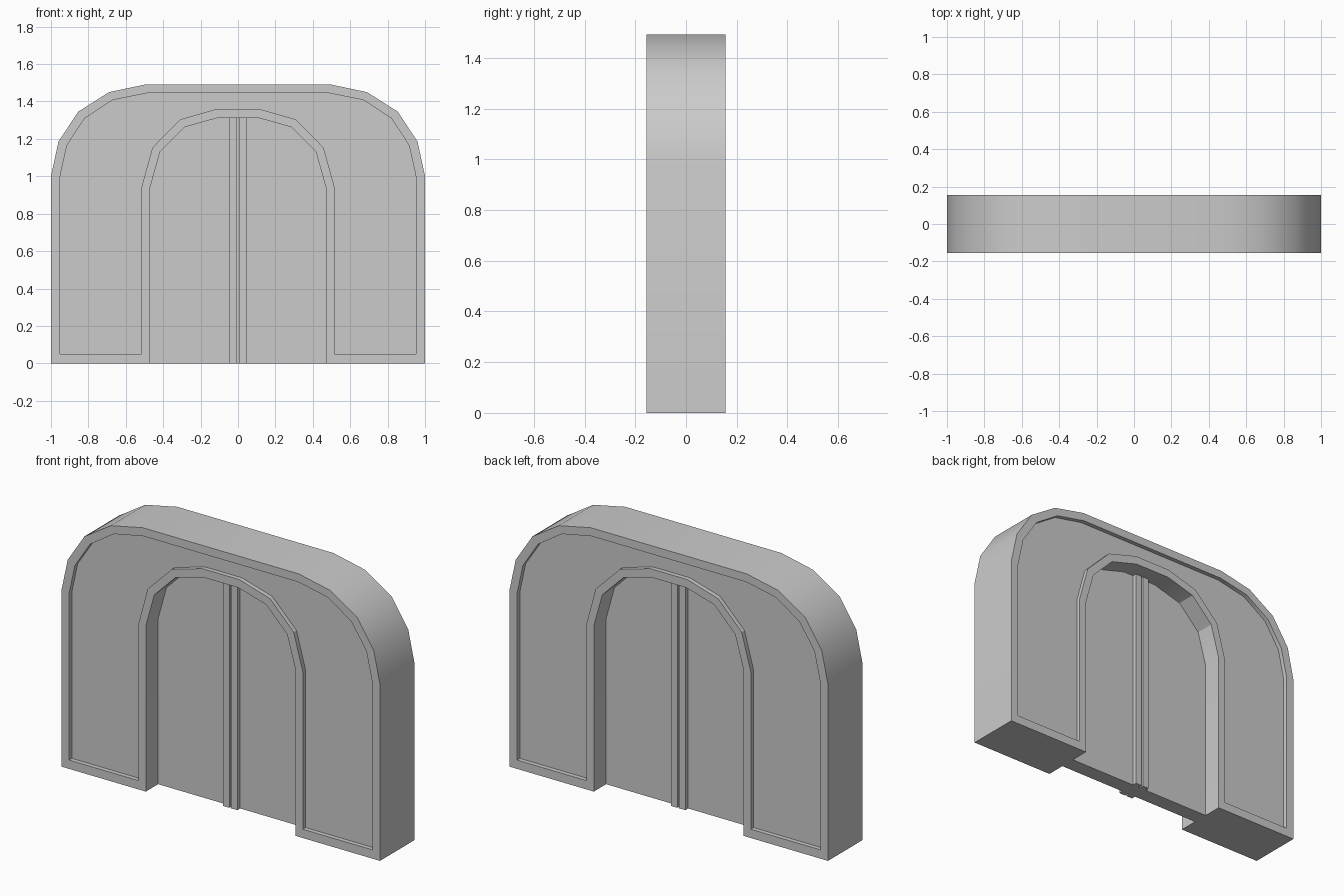
import bpy, bmesh, math

if "Cube" in bpy.data.objects:
    bpy.data.objects.remove(bpy.data.objects["Cube"])

grey = bpy.data.materials.new("plain grey")
grey.diffuse_color = (0.6, 0.6, 0.6, 1)
grey.use_nodes = True
grey.node_tree.nodes["Principled BSDF"].inputs["Base Color"].default_value = grey.diffuse_color


def mirrored(half):
    """Right-hand half profile (bottom to top) continued down the left side."""
    return half + [(-x, z) for x, z in reversed(half)]


def loft(name, rings):
    """Closed solid from matching (profile, y) rings, capped at both ends."""
    bm = bmesh.new()
    loops = [[bm.verts.new((x, y, z)) for x, z in prof] for prof, y in rings]
    n = len(loops[0])
    for a, b in zip(loops, loops[1:]):
        for i in range(n):
            j = (i + 1) % n
            bm.faces.new((a[i], a[j], b[j], b[i]))
    bm.faces.new(loops[0][::-1])
    bm.faces.new(loops[-1])
    bmesh.ops.recalc_face_normals(bm, faces=bm.faces[:])
    me = bpy.data.meshes.new(name)
    bm.to_mesh(me)
    bm.free()
    me.materials.append(grey)
    ob = bpy.data.objects.new(name, me)
    bpy.context.collection.objects.link(ob)
    bpy.context.view_layer.objects.active = ob
    ob.select_set(True)
    bpy.ops.object.shade_smooth_by_angle(angle=math.radians(29))
    ob.select_set(False)
    return ob


# Half profiles: outer wall, doorway, and the recessed panel between them
outer = [(1, 0), (1, 1), (0.96, 1.185), (0.855, 1.345), (0.69, 1.45), (0.49, 1.492)]
door = [(0.47, 0), (0.47, 0.94), (0.417, 1.13), (0.285, 1.263), (0.11, 1.312)]
panel_out = [(0.952, 0.05), (0.952, 0.995), (0.915, 1.165), (0.82, 1.31), (0.67, 1.408), (0.485, 1.445)]
panel_in = [(0.515, 0.05), (0.515, 0.945), (0.458, 1.153), (0.307, 1.305), (0.115, 1.36)]

wall_ring = mirrored(outer) + mirrored(door)[::-1]
panel_ring = mirrored(panel_out) + mirrored(panel_in)[::-1]

# Wall arch with sunken panels on both faces
D, R = 0.155, 0.13
loft("wall_arch", [(panel_ring, -R), (panel_ring, -D), (wall_ring, -D),
                   (wall_ring, D), (panel_ring, D), (panel_ring, R)])

# Door slab filling the arch
loft("door_slab", [(mirrored(door), -0.045), (mirrored(door), 0.045)])

# Raised edge strips either side of the centre seam, front and back
for sx, side in ((-1, "left"), (1, "right")):
    for sy, face in ((-1, "front"), (1, "back")):
        strip = [(sx * x, z) for x, z in ((0.005, 0), (0.045, 0), (0.045, 1.312), (0.005, 1.312))]
        loft(f"door_strip_{side}_{face}", [(strip, sy * 0.045), (strip, sy * 0.07)])
